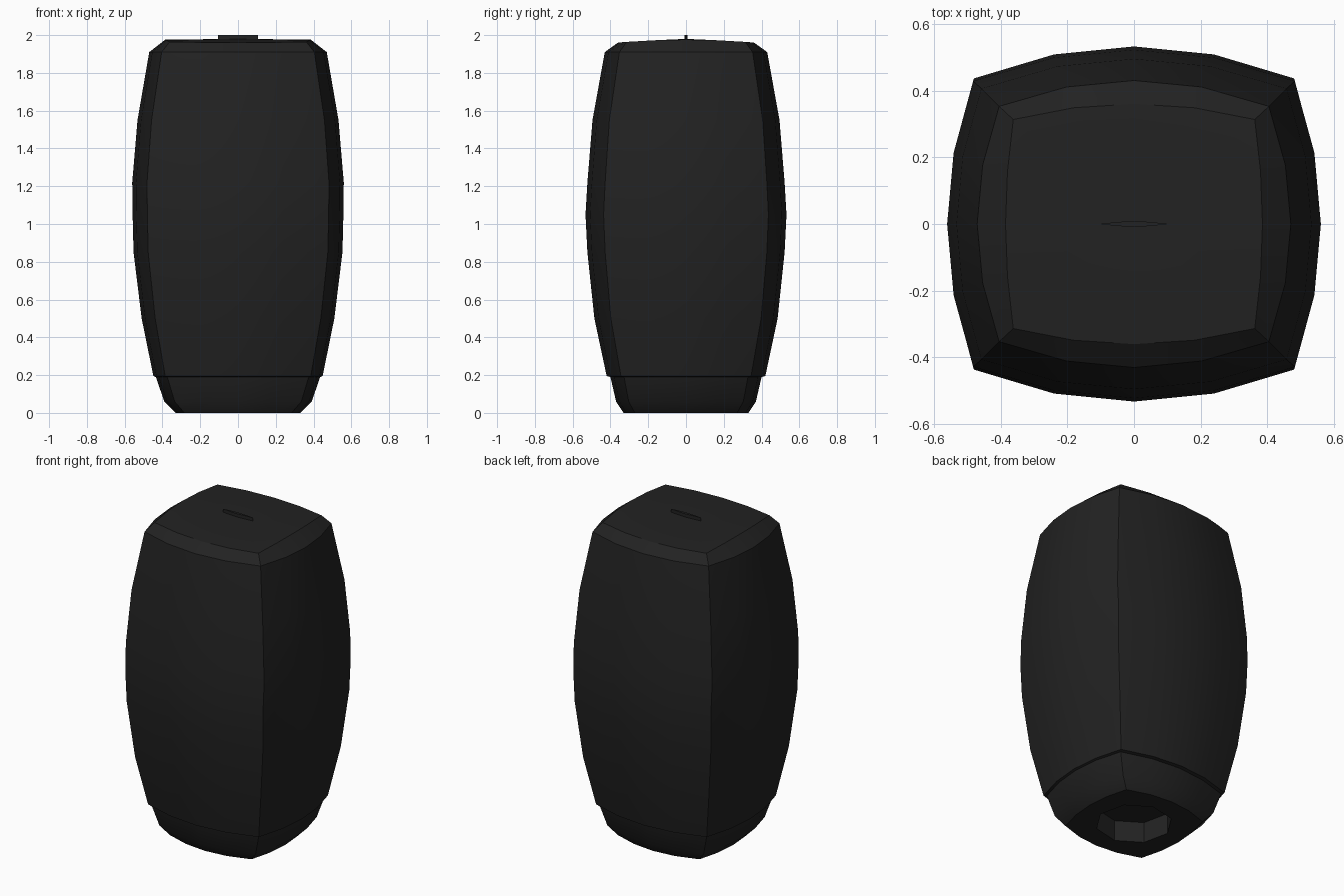
import bpy, bmesh, math

cube = bpy.data.objects.get("Cube")
if cube:
    bpy.data.objects.remove(cube, do_unlink=True)

# Single near-black plastic
black = bpy.data.materials.new("black plastic")
black.use_nodes = True
colour = (0.016, 0.016, 0.016, 1)
black.diffuse_color = colour
black.node_tree.nodes["Principled BSDF"].inputs["Base Color"].default_value = colour


def bulged_square(hx, hy, rx, ry):
    """Square outline with bowed sides: half widths and corner ratios."""
    cx, cy = hx * rx, hy * ry
    pts = []
    for side in range(4):
        for t in (-1, -0.5, 0, 0.5):
            bow_x = hx - (hx - cx) * t * t
            bow_y = hy - (hy - cy) * t * t
            pts.append([(bow_x, cy * t), (-cx * t, bow_y),
                        (-bow_x, -cy * t), (cx * t, -bow_y)][side])
    return pts


def bridge(bm, lower, upper):
    n = len(lower)
    for i in range(n):
        j = (i + 1) % n
        bm.faces.new((lower[i], lower[j], upper[j], upper[i]))


def finish(bm, name):
    bmesh.ops.recalc_face_normals(bm, faces=bm.faces)
    mesh = bpy.data.meshes.new(name)
    bm.to_mesh(mesh)
    bm.free()
    mesh.materials.append(black)
    obj = bpy.data.objects.new(name, mesh)
    bpy.context.collection.objects.link(obj)
    bpy.ops.object.select_all(action='DESELECT')
    obj.select_set(True)
    bpy.context.view_layer.objects.active = obj
    bpy.ops.object.shade_smooth_by_angle(angle=math.radians(28))
    return obj


# Body: stacked bowed squares (height, half width, half depth)
profile = [(0, .33, .33), (.06, .39, .37), (.19, .435, .4), (.195, .448, .42),
           (.5, .51, .485), (.85, .553, .522), (1.05, .558, .532),
           (1.22, .56, .522), (1.55, .532, .495), (1.91, .47, .43)]
bm = bmesh.new()
rings = [[bm.verts.new((x, y, z)) for x, y in bulged_square(hx, hy, .86, .82)]
         for z, hx, hy in profile]
# Lid edge, gently arched from front to back
rings.append([bm.verts.new((x, y, 1.976 - .12 * y * y))
              for x, y in bulged_square(.385, .36, .94, .87)])
for lower, upper in zip(rings, rings[1:]):
    bridge(bm, lower, upper)
peak = bm.verts.new((0, 0, 1.98))
top = rings[-1]
for i, v in enumerate(top):
    bm.faces.new((v, top[(i + 1) % len(top)], peak))

# Underside with an eight-sided socket
angles = [math.radians(45 * k - 10) for k in range(8)]
mouth, roof = [[bm.verts.new((.22 * math.cos(a), .22 * math.sin(a), z))
                for a in angles] for z in (0, .13)]
bridge(bm, mouth, roof)
bm.faces.new(roof)
base_edges = [bm.edges.get((r[i], r[(i + 1) % len(r)]))
              for r in (rings[0], mouth) for i in range(len(r))]
bmesh.ops.triangle_fill(bm, edges=base_edges, use_beauty=True)
finish(bm, "body")

# Slim lens-shaped tab on the lid
bm = bmesh.new()
outline = [(.105, 0), (.05, .006), (0, .009), (-.05, .006),
           (-.105, 0), (-.05, -.006), (0, -.009), (.05, -.006)]
low, high = [[bm.verts.new((x, y, z)) for x, y in outline] for z in (1.96, 2.0)]
bridge(bm, low, high)
bm.faces.new(high)
bm.faces.new(low)
finish(bm, "lid_tab")
